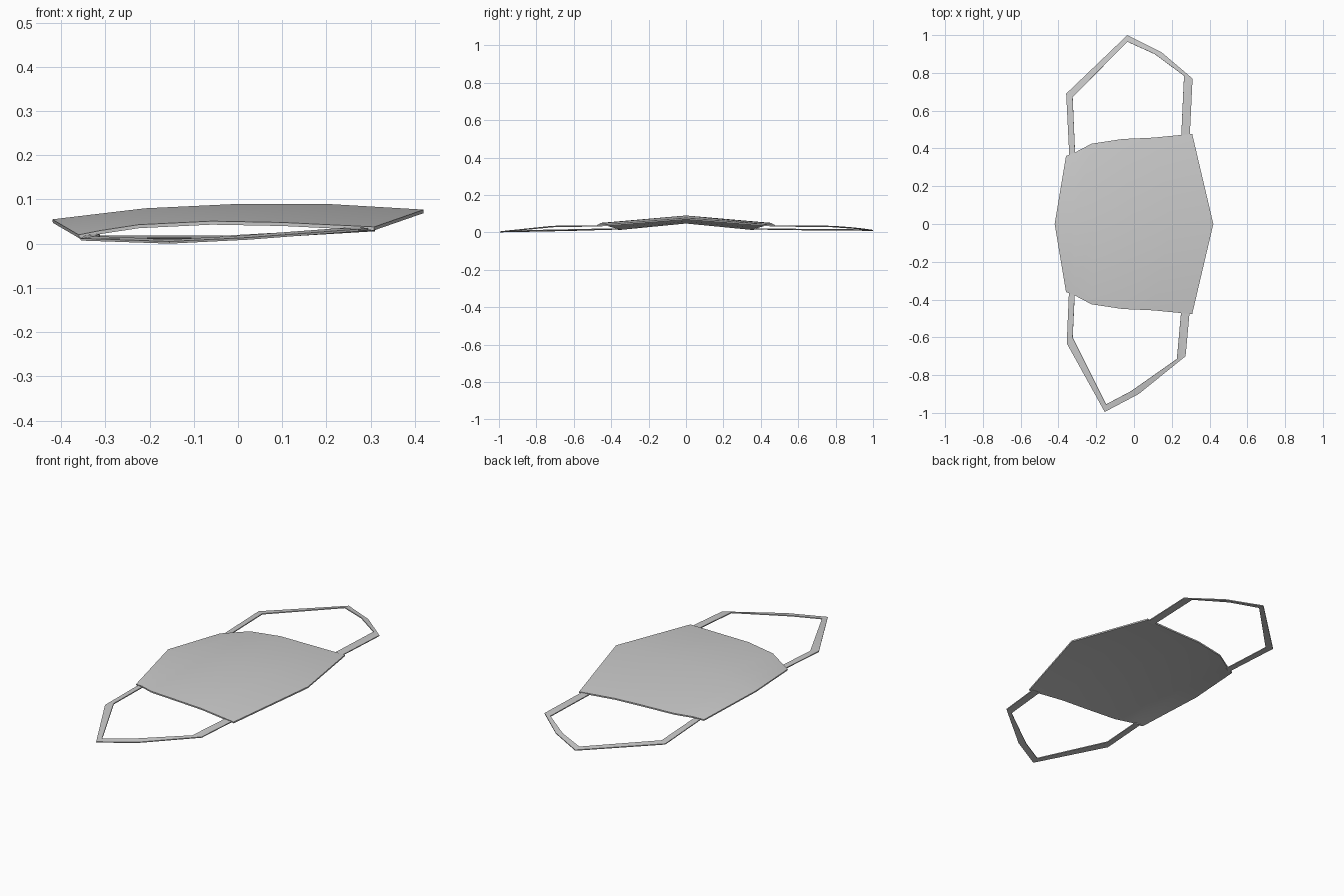
import bpy
import math

cube = bpy.data.objects.get("Cube")
if cube:
    bpy.data.objects.remove(cube, do_unlink=True)

grey = bpy.data.materials.new("light grey fabric")
grey.use_nodes = True
colour = (0.6, 0.6, 0.6, 1)
grey.diffuse_color = colour
grey.node_tree.nodes["Principled BSDF"].inputs["Base Color"].default_value = colour


def sheet(name, rows, thickness):
    """Skin neighbouring rows of points with quads and thicken downwards."""
    n = len(rows[0])
    verts = [p for row in rows for p in row]
    faces = [(r * n + i, r * n + i + 1, (r + 1) * n + i + 1, (r + 1) * n + i)
             for r in range(len(rows) - 1) for i in range(n - 1)]
    mesh = bpy.data.meshes.new(name)
    mesh.from_pydata(verts, [], faces)
    # All sheets face upwards before thickening
    if sum(p.normal.z for p in mesh.polygons) < 0:
        mesh.flip_normals()
    mesh.materials.append(grey)
    obj = bpy.data.objects.new(name, mesh)
    bpy.context.collection.objects.link(obj)
    solid = obj.modifiers.new("thickness", "SOLIDIFY")
    solid.thickness = thickness
    solid.offset = -1
    bpy.ops.object.select_all(action="DESELECT")
    obj.select_set(True)
    bpy.context.view_layer.objects.active = obj
    bpy.ops.object.modifier_apply(modifier="thickness")
    bpy.ops.object.shade_smooth_by_angle(angle=math.radians(30))
    return obj


# Mask panel: raised ridge along the middle, sloping to both side edges
ridge = [(-0.42, 0, 0.055), (-0.32, 0, 0.067), (-0.21, 0, 0.08), (0, 0, 0.09),
         (0.2, 0, 0.09), (0.42, 0, 0.077)]
edge = [(-0.36, 0.36, 0.02), (-0.31, 0.38, 0.03), (-0.225, 0.425, 0.043),
        (-0.06, 0.45, 0.051), (0.1, 0.457, 0.048), (0.308, 0.477, 0.038)]
front_edge = [(x, -y, z) for x, y, z in edge]
sheet("mask_panel", [front_edge, ridge, edge], 0.008)

# Ear loops: flat bands between an outer and an inner path
front_outer = [(-0.344, -0.35, 0.02), (-0.356, -0.632, 0.012), (-0.155, -0.995, 0.005),
               (0.025, -0.9, 0.014), (0.273, -0.7, 0.033), (0.295, -0.46, 0.036)]
front_inner = [(-0.314, -0.37, 0.022), (-0.325, -0.602, 0.017), (-0.148, -0.955, 0.01),
               (-0.015, -0.885, 0.017), (0.227, -0.715, 0.035), (0.25, -0.46, 0.037)]
back_outer = [(-0.342, 0.35, 0.02), (-0.359, 0.69, 0.015), (-0.035, 1.0, 0.013),
              (0.145, 0.91, 0.023), (0.31, 0.77, 0.033), (0.295, 0.46, 0.036)]
back_inner = [(-0.312, 0.37, 0.022), (-0.325, 0.672, 0.018), (-0.035, 0.965, 0.018),
              (0.11, 0.9, 0.026), (0.265, 0.785, 0.035), (0.25, 0.46, 0.037)]
sheet("front_ear_loop", [front_outer, front_inner], 0.005)
sheet("back_ear_loop", [back_outer, back_inner], 0.005)
